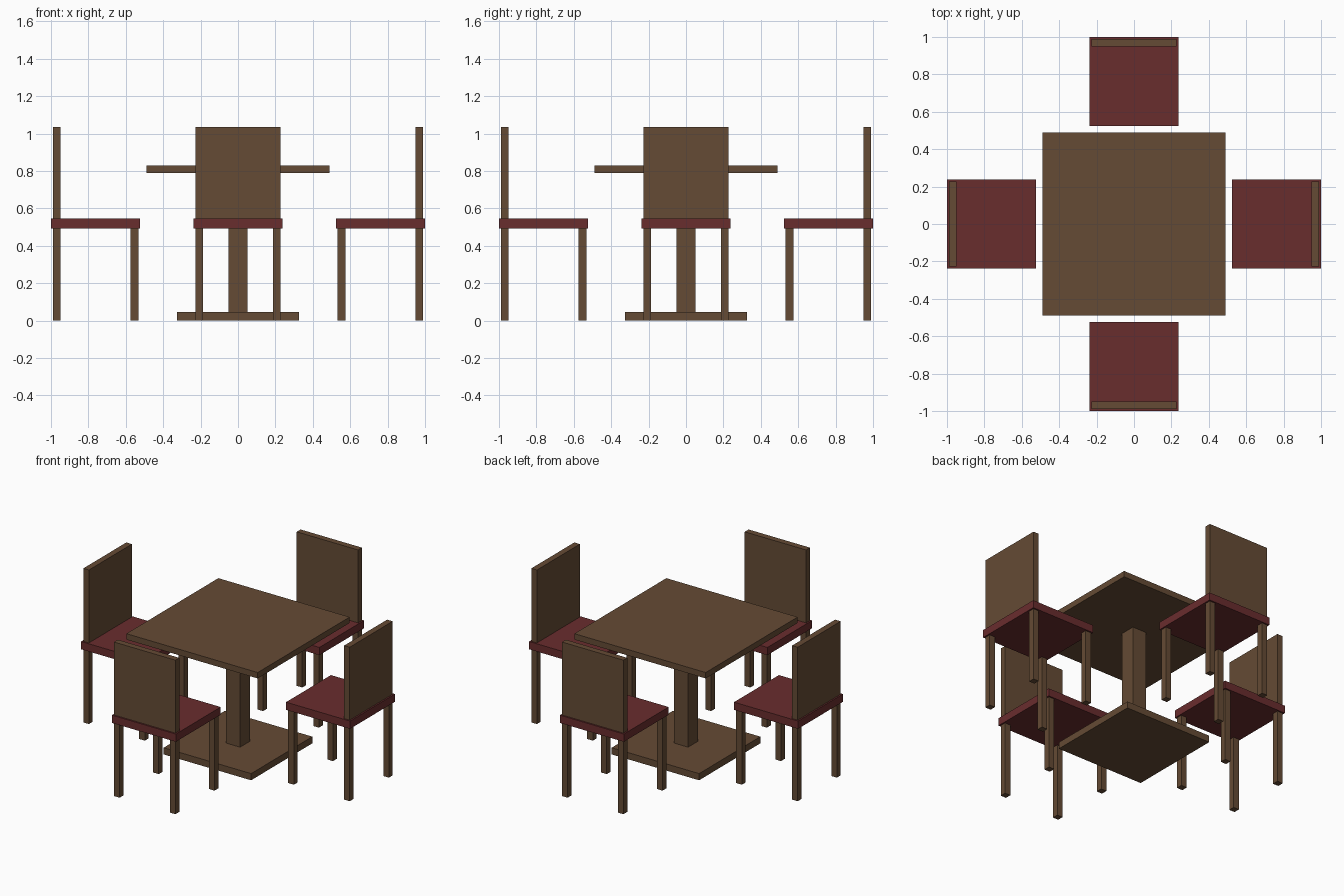
import bpy
import bmesh
from math import pi
from mathutils import Matrix, Vector

cube = bpy.data.objects.get("Cube")
if cube:
    bpy.data.objects.remove(cube, do_unlink=True)


def make_material(name, rgb):
    mat = bpy.data.materials.new(name)
    mat.use_nodes = True
    color = (*rgb, 1.0)
    mat.diffuse_color = color
    mat.node_tree.nodes["Principled BSDF"].inputs["Base Color"].default_value = color
    return mat


wood = make_material("brown_wood", (0.130, 0.070, 0.035))
fabric = make_material("dark_red_seat", (0.141, 0.026, 0.027))


def box(name, low, high, mat, turn=0.0):
    """Flat-faced box between two corners, turned about the table centre."""
    low, high = Vector(low), Vector(high)
    bm = bmesh.new()
    bmesh.ops.create_cube(bm, size=1.0)
    bm.transform(Matrix.Rotation(turn, 4, "Z")
                 @ Matrix.Translation((low + high) / 2)
                 @ Matrix.Diagonal((*(high - low), 1.0)))
    mesh = bpy.data.meshes.new(name)
    bm.to_mesh(mesh)
    bm.free()
    mesh.materials.append(mat)
    obj = bpy.data.objects.new(name, mesh)
    bpy.context.collection.objects.link(obj)
    return obj


def slab(name, half, bottom, top):
    box(name, (-half, -half, bottom), (half, half, top), wood)


# Pedestal table
slab("table_base", 0.325, 0.0, 0.045)
slab("table_pedestal", 0.052, 0.045, 0.79)
slab("table_top", 0.488, 0.79, 0.83)

# Chair dimensions, laid out along +x with the backrest outward
SEAT_LOW, SEAT_TOP = 0.493, 0.545
LEG_IN, LEG_OUT = 0.187, 0.228
BACK_IN, BACK_OUT = 0.949, 0.99


def chair(side, turn):
    box(side + "_chair_seat", (0.524, -0.238, SEAT_LOW), (1.0, 0.238, SEAT_TOP), fabric, turn)
    box(side + "_chair_backrest", (BACK_IN, -LEG_OUT, SEAT_TOP), (BACK_OUT, LEG_OUT, 1.035), wood, turn)
    for place, x0, x1 in (("inner", 0.533, 0.575), ("outer", BACK_IN, BACK_OUT)):
        for number, y0, y1 in ((1, -LEG_OUT, -LEG_IN), (2, LEG_IN, LEG_OUT)):
            box(f"{side}_chair_{place}_leg_{number}", (x0, y0, 0), (x1, y1, SEAT_LOW), wood, turn)


# Four chairs around the table
for i, side in enumerate(("left", "back", "right", "front")):
    chair(side, i * pi / 2)
